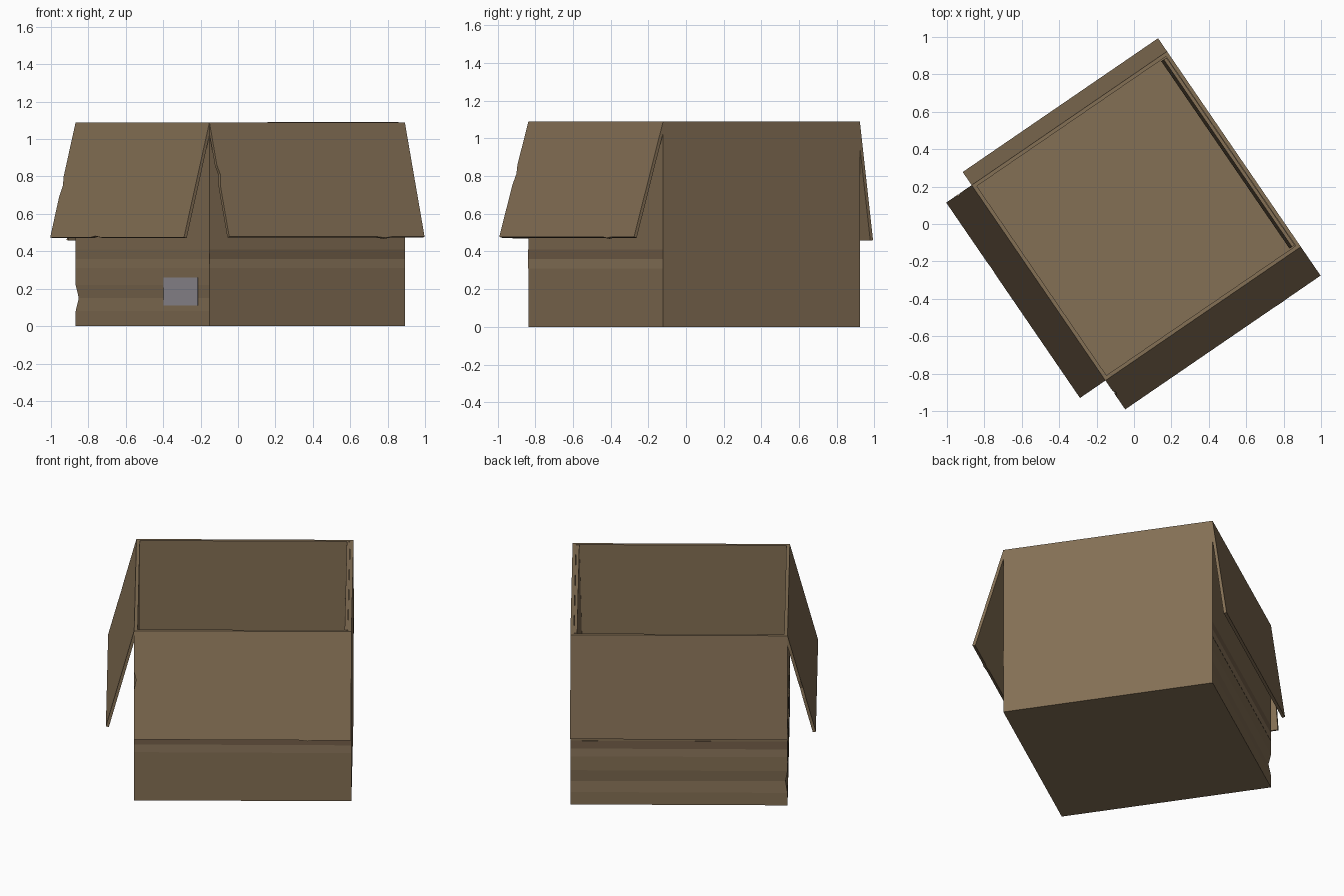
import bpy, bmesh, math
from mathutils import Matrix, Vector

if "Cube" in bpy.data.objects:
    bpy.data.objects.remove(bpy.data.objects["Cube"])

HALF, TOP, WALL = 0.633, 1.09, 0.02
PLACE = Matrix.Translation((0.012, 0.043, 0)) @ Matrix.Rotation(math.radians(34.4), 4, 'Z')


def material(name, rgb):
    m = bpy.data.materials.new(name)
    m.diffuse_color = (*rgb, 1)
    m.use_nodes = True
    m.node_tree.nodes["Principled BSDF"].inputs["Base Color"].default_value = m.diffuse_color
    return m


CARD = material("cardboard", (0.23, 0.16, 0.09))
DARK = material("dark_stripe", (0.18, 0.12, 0.07))
LIGHT = material("light_stripe", (0.27, 0.19, 0.11))
PAPER = material("label_paper", (0.30, 0.28, 0.31))


def finish(name, bm, mat):
    bmesh.ops.recalc_face_normals(bm, faces=bm.faces)
    mesh = bpy.data.meshes.new(name)
    bm.to_mesh(mesh)
    bm.free()
    mesh.materials.append(mat)
    ob = bpy.data.objects.new(name, mesh)
    bpy.context.collection.objects.link(ob)
    return ob


def on_side(side, s, out, z):
    """Point on a side: s along the wall, out from its outer face, z up."""
    return PLACE @ Matrix.Rotation(math.radians(side), 4, 'Z') @ Vector((s, -(HALF + out), z))


def slab(name, front, back, mat):
    """Closed plate between two matching outlines."""
    bm = bmesh.new()
    a = [bm.verts.new(p) for p in front]
    b = [bm.verts.new(p) for p in back]
    bm.faces.new(a)
    bm.faces.new(b[::-1])
    for i in range(len(a)):
        j = (i + 1) % len(a)
        bm.faces.new((a[i], b[i], b[j], a[j]))
    return finish(name, bm, mat)


def flap(name, side, outline, out, drop, start=0.0, thick=0.018):
    """Flap hinged at the rim; outline holds (s, distance down the flap)."""
    length = math.hypot(out, drop)
    so, cz = out / length, drop / length
    front = [on_side(side, s, start + d * so, TOP - d * cz) for s, d in outline(length)]
    back = [on_side(side, s, start + d * so - thick * cz,
                    TOP - d * cz - thick * so) for s, d in outline(length)]
    slab(name, front, back, CARD)


def patch(name, side, s0, s1, z0, z1, mat, lift=0.002):
    rect = [(s0, z0), (s1, z0), (s1, z1), (s0, z1)]
    slab(name, [on_side(side, s, lift, z) for s, z in rect],
         [on_side(side, s, -0.001, z) for s, z in rect], mat)


# Open box shell: outer rings with two dented corners, rim, inner well
bm = bmesh.new()
dents = {(0.15, 3): 0.012, (0.36, 0): 0.008}
rings = [(z, HALF) for z in (0, 0.08, 0.15, 0.22, 0.31, 0.36, 0.41, TOP)]
rings += [(TOP, HALF - WALL), (0.02, HALF - WALL)]
loops = []
for z, r in rings:
    loop = []
    for i, (x, y) in enumerate([(-1, -1), (1, -1), (1, 1), (-1, 1)]):
        q = r - dents.get((z, i), 0)
        loop.append(bm.verts.new(PLACE @ Vector((x * q, y * q, z))))
    loops.append(loop)
for lo, hi in zip(loops, loops[1:]):
    for i in range(4):
        j = (i + 1) % 4
        bm.faces.new((lo[i], lo[j], hi[j], hi[i]))
bm.faces.new(loops[0][::-1])
bm.faces.new(loops[-1])
finish("open_box", bm, CARD)

# Three flaps hanging outside, with small worn nicks on their edges
H = HALF
flap("front_left_flap", -90, lambda n: [
    (-H, 0), (-H, 0.30), (-H + 0.012, 0.35), (-H, 0.41), (-H, n),
    (-0.25, n), (-0.21, n - 0.007), (-0.16, n), (H, n), (H, 0)], 0.165, 0.615)
flap("front_right_flap", 0, lambda n: [
    (-H, 0), (-H, 0.24), (-H + 0.012, 0.29), (-H, 0.35), (-H, n),
    (0.33, n), (0.38, n + 0.006), (0.42, n), (H, n), (H, 0)], 0.187, 0.612)
flap("back_left_flap", 180, lambda n: [(-H, 0), (-H, n), (H, n), (H, 0)], 0.085, 0.63)

# Fourth flap folded down inside the box
W = HALF - 0.026
flap("inner_flap", 90, lambda n: [(-W, 0), (-W, n), (W, n), (W, 0)],
     -0.016, 0.63, start=-0.0215)

# Printed stripes on two opposite walls, and a blank paper label
for side, where in ((0, "front_right"), (180, "back_left")):
    patch(where + "_dark_stripe", side, -H, H, 0.36, 0.41, DARK, 0.001)
    patch(where + "_light_stripe", side, -H, H, 0.31, 0.36, LIGHT, 0.001)
patch("paper_label", -90, 0.20, 0.525, 0.11, 0.26, PAPER)
